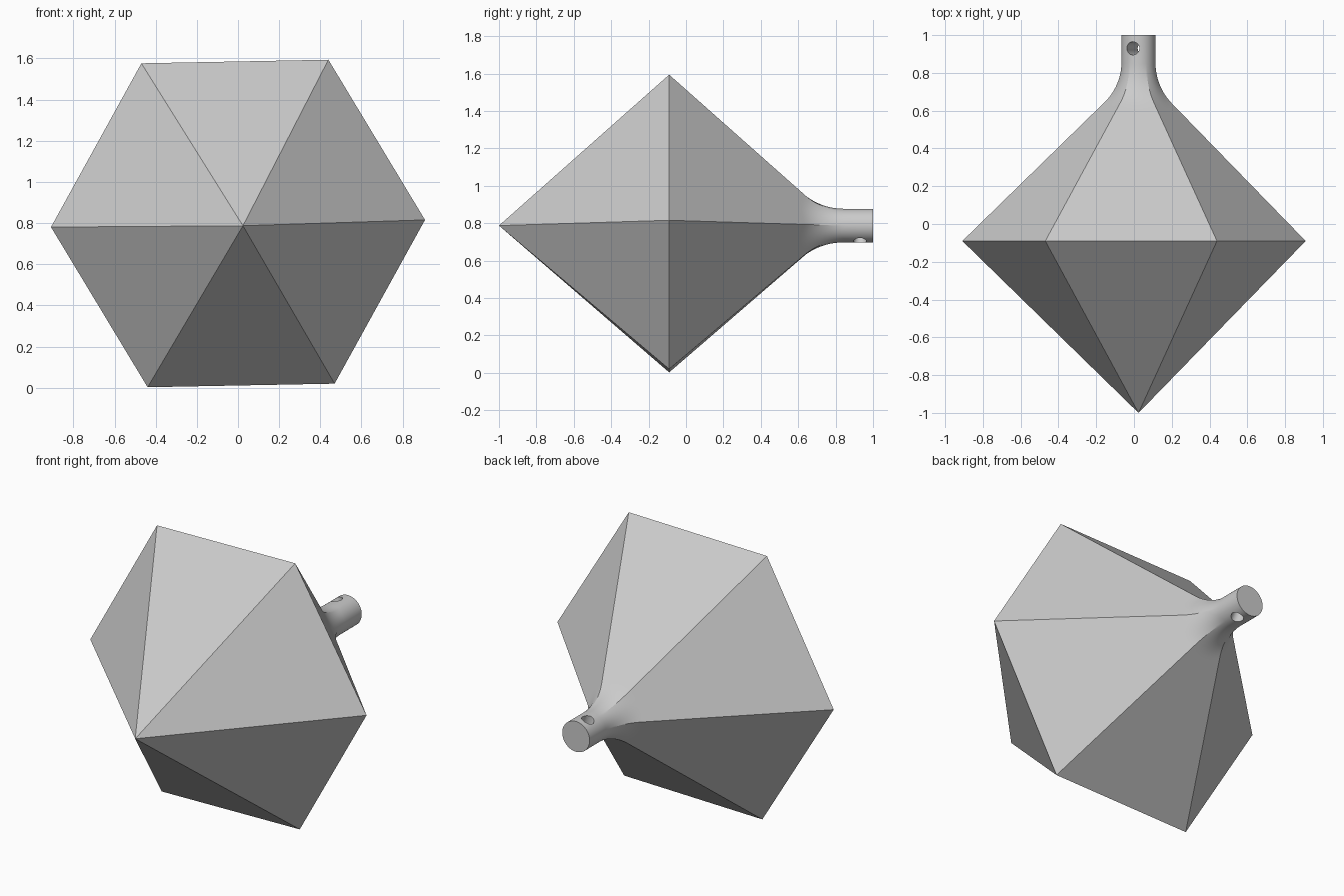
import bpy, bmesh
from math import sin, cos, tan, atan2, radians, pi
from mathutils import Vector

cube = bpy.data.objects.get("Cube")
if cube:
    bpy.data.objects.remove(cube, do_unlink=True)

grey = bpy.data.materials.new("plain_grey")
grey.use_nodes = True
colour = (0.6, 0.6, 0.6, 1)
grey.diffuse_color = colour
grey.node_tree.nodes["Principled BSDF"].inputs["Base Color"].default_value = colour

AXIS = Vector((0.024, 0.787))       # tips and stem, in x and z
HEX = Vector((0, 0.798))            # centre of the six-sided girdle
GIRDLE_Y, TIP_Y, REAR_Y, END_Y = -0.09, -1.0, 0.82, 1.0
STEM_R, REACH = 0.09, 0.125         # stem radius, tangent length of the fillet
SPLIT, STEPS = 14, 10

# Girdle outline relative to the axis, each side split for the round stem
corners = [HEX + 0.909 * Vector((cos(a), sin(a))) - AXIS
           for a in (radians(60 * i + 1.1) for i in range(6))]
outline = [corners[i].lerp(corners[(i + 1) % 6], j / SPLIT)
           for i in range(6) for j in range(SPLIT)]


def profile(length):
    """Points (radius, y) from the girdle along the slope and fillet to the stem end."""
    depth = REAR_Y - GIRDLE_Y
    slope = Vector((-length, depth)).normalized()
    meet = Vector((STEM_R, REAR_Y - STEM_R * depth / length))
    turn = atan2(-slope.x, slope.y)
    radius = REACH / tan(turn / 2)
    centre = Vector((STEM_R + radius, meet.y + REACH))
    arc = [centre - radius * Vector((cos(t), sin(t)))
           for t in (turn * (1 - k / STEPS) for k in range(STEPS + 1))]
    return [Vector((length, GIRDLE_Y)), arc[0] - slope * 0.02, *arc,
            Vector((STEM_R, END_Y))]


# Faceted body, flowing into the round stem
bm = bmesh.new()
columns = []
for p in outline:
    d = p.normalized()
    columns.append([bm.verts.new((AXIS.x + d.x * r, y, AXIS.y + d.y * r))
                    for r, y in profile(p.length)])
tip = bm.verts.new((AXIS.x, TIP_Y, AXIS.y))
for i, a in enumerate(columns):
    b = columns[(i + 1) % len(columns)]
    bm.faces.new((tip, a[0], b[0]))
    for k in range(len(a) - 1):
        bm.faces.new((a[k], a[k + 1], b[k + 1], b[k]))
bm.faces.new([c[-1] for c in columns])
bmesh.ops.recalc_face_normals(bm, faces=bm.faces)
mesh = bpy.data.meshes.new("faceted_pendant")
bm.to_mesh(mesh)
bm.free()
mesh.materials.append(grey)
body = bpy.data.objects.new("faceted_pendant", mesh)
bpy.context.collection.objects.link(body)

# Slanted cord hole through the stem
bpy.ops.mesh.primitive_cylinder_add(vertices=40, radius=0.035, depth=0.4,
                                    location=(AXIS.x, 0.93, AXIS.y),
                                    rotation=(0, radians(-20), 0))
cutter = bpy.context.object
cutter.name = "hole_cutter"
cutter.hide_render = True
cutter.data.materials.append(grey)
bpy.ops.object.select_all(action="DESELECT")
body.select_set(True)
bpy.context.view_layer.objects.active = body
cut = body.modifiers.new("cord_hole", "BOOLEAN")
cut.operation, cut.solver, cut.object = "DIFFERENCE", "EXACT", cutter
bpy.ops.object.modifier_apply(modifier=cut.name)
bpy.data.objects.remove(cutter, do_unlink=True)

bpy.ops.object.shade_smooth_by_angle(angle=radians(20))
